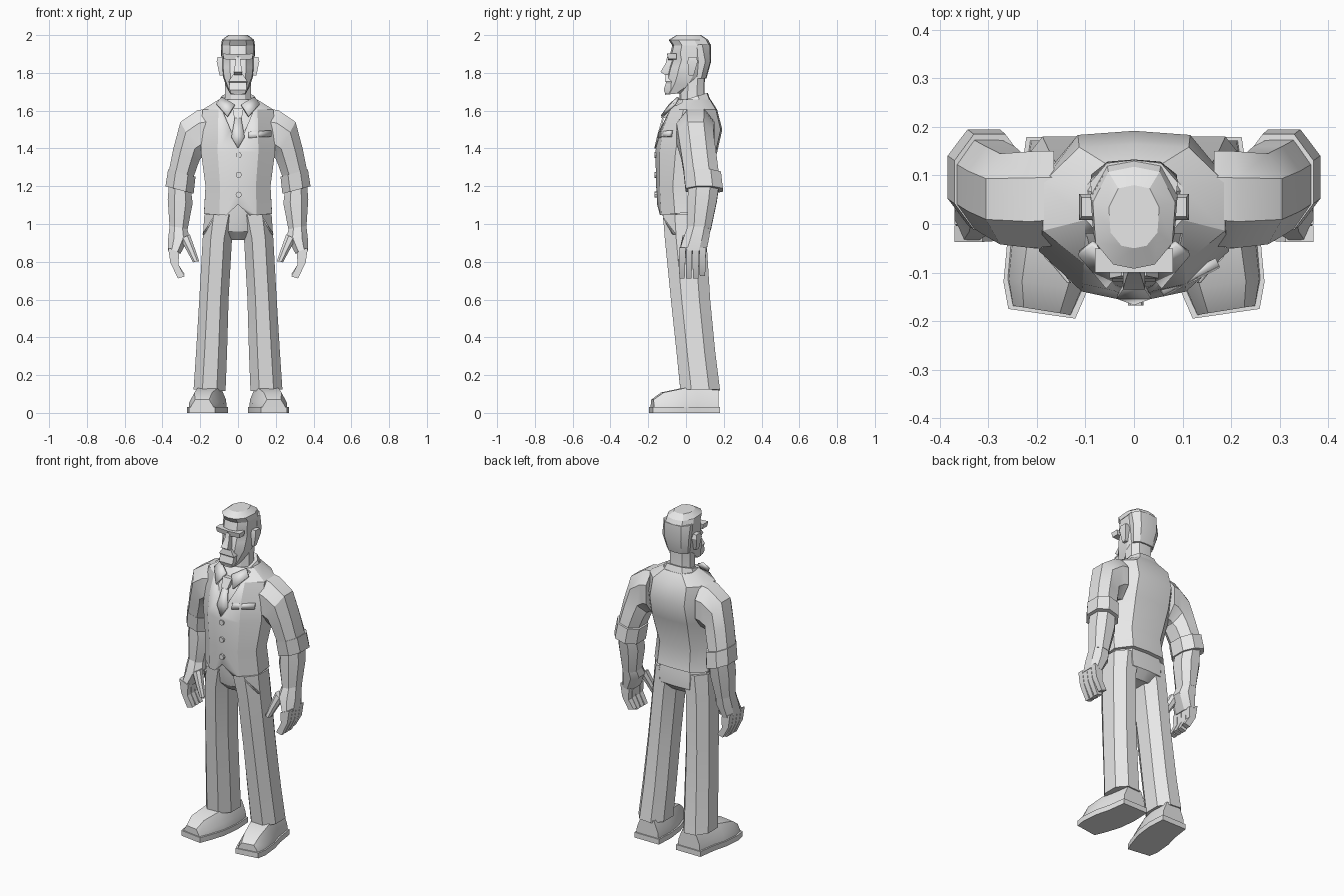
import bpy, bmesh, math

mat = bpy.data.materials.new("light grey")
mat.diffuse_color = (0.8, 0.8, 0.8, 1)

BODY = [(0, -1), (.55, -.86), (1, -.35), (1, .4), (.6, .95), (0, 1)]
HEAD = [(0, -1), (.5, -.92), (.93, -.5), (1, .3), (.62, .9), (0, 1)]
OCT = [(-.45, -1), (.45, -1), (1, -.45), (1, .45), (.45, 1), (-.45, 1), (-1, .45), (-1, -.45)]
BOX = [(-1, -1), (1, -1), (1, 1), (-1, 1)]


def build(name, verts, faces, mirror=False, thick=0):
    me = bpy.data.meshes.new(name)
    me.from_pydata(verts, [], faces)
    bm = bmesh.new()
    bm.from_mesh(me)
    bmesh.ops.recalc_face_normals(bm, faces=bm.faces)
    bm.to_mesh(me)
    bm.free()
    ob = bpy.data.objects.new(name, me)
    bpy.context.collection.objects.link(ob)
    me.materials.append(mat)
    if thick:
        m = ob.modifiers.new("thickness", 'SOLIDIFY')
        m.thickness, m.offset = thick, 0
    if mirror:
        ob.modifiers.new("mirror", 'MIRROR').use_mirror_merge = False
    return ob


def loft(name, rings, mirror=False):
    """Skin a list of equal point rings and cap both ends."""
    n = len(rings[0])
    faces = [tuple(range(n)), tuple(range((len(rings) - 1) * n, len(rings) * n))]
    for r in range(len(rings) - 1):
        for i in range(n):
            j = (i + 1) % n
            faces.append((r * n + i, r * n + j, r * n + n + j, r * n + n + i))
    return build(name, [p for r in rings for p in r], faces, mirror)


def body_ring(z, hw, yf, yb, tilt=0, half=BODY):
    """Symmetric level ring: half width, front y, back y."""
    sec = half + [(-u, v) for u, v in half[-2:0:-1]]
    c, h = (yf + yb) / 2, (yb - yf) / 2
    return [(u * hw, c + v * h, z + tilt * (c + v * h)) for u, v in sec]


def limb_ring(ox, oz, ix, iz, y0, y1, sec=OCT):
    """Slanted ring from an inner to an outer point in x and z."""
    return [((ox + ix) / 2 + u * (ox - ix) / 2, (y0 + y1) / 2 + v * (y1 - y0) / 2,
             (oz + iz) / 2 + u * (oz - iz) / 2) for u, v in sec]


def limb(name, rows, sec=OCT):
    return loft(name, [limb_ring(*r, sec=sec) for r in rows], True)


def plate(name, pts, thick=.009, mirror=False):
    return build(name, pts, [tuple(range(len(pts)))], mirror, thick)


def prism(name, xz, y0, y1):
    return loft(name, [[(x, y, z) for x, z in xz] for y in (y0, y1)])


# vest with neck opening and hem notch
torso = [(1.06, .18, -.15, .13, .1), (1.2, .172, -.158, .112), (1.38, .196, -.162, .165),
         (1.5, .193, -.147, .192), (1.605, .188, -.1, .165), (1.66, .1, -.05, .13)]
vest = loft("vest", [body_ring(*r) for r in torso])
for cname, xz, y1 in (("neck_cutter", [(-.115, 1.68), (.115, 1.68), (0, 1.405)], -.02),
                      ("hem_cutter", [(-.065, 1.0), (.065, 1.0), (.062, 1.045), (0, 1.105), (-.062, 1.045)], -.1)):
    cutter = prism(cname, xz, -.3, y1)
    cutter.hide_render = True
    cutter.display_type = 'WIRE'
    m = vest.modifiers.new(cname, 'BOOLEAN')
    m.operation, m.object, m.solver = 'DIFFERENCE', cutter, 'EXACT'

# shirt chest and collar
loft("shirt", [body_ring(z, w - .012, a + .012, b - .012) for z, w, a, b in torso[2:]])
loft("collar_band", [body_ring(1.615, .112, -.07, .135, .2), body_ring(1.66, .085, -.05, .115, .3)])
plate("collar_wing", [(.018, -.085, 1.63), (.086, -.04, 1.67), (.114, -.06, 1.635), (.056, -.128, 1.57)],
      .014, True)

# necktie
loft("tie_knot", [limb_ring(w, z, -w, z, y, y + .03, BOX)
                  for w, z, y in ((.03, 1.615, -.105), (.02, 1.56, -.133))])
plate("tie_blade", [(-.017, -.122, 1.56), (.017, -.122, 1.56), (.035, -.15, 1.46),
                    (0, -.163, 1.40), (-.035, -.15, 1.46)])

# chest pocket and buttons
plate("chest_pocket", [(.057, -.142, 1.455), (.172, -.083, 1.463), (.172, -.078, 1.495), (.057, -.138, 1.487)],
      .018)
for i, z in enumerate((1.365, 1.26, 1.155)):
    loft("vest_button_%d" % i, [[(.004 + .016 * math.cos(a * math.pi / 4), y, z + .016 * math.sin(a * math.pi / 4))
                                 for a in range(8)] for y in (-.14, -.168)])

# trousers
loft("hips", [body_ring(1.12, .155, -.13, .10), body_ring(1.03, .172, -.122, .115),
              body_ring(.96, .165, -.105, .115), body_ring(.915, .08, -.06, .07)])
limb("trouser_leg", [(.178, 1.05, .0, 1.05, -.122, .105), (.187, .92, .032, .92, -.112, .108),
                     (.205, .6, .05, .6, -.08, .128), (.222, .32, .058, .32, -.05, .155),
                     (.235, .125, .066, .115, -.03, .18)])
plate("trouser_pocket", [(.125, -.118, 1.03), (.135, -.118, 1.03), (.187, -.055, .945), (.18, -.068, .945)],
      .009, True)

# shoes: stations along the foot as y, centre x, half width, height
foot = [(.172, .14, .075, .13), (.06, .145, .086, .14), (-.02, .162, .09, .13),
        (-.125, .184, .078, .108), (-.178, .19, .062, .07)]


def shoe(name, sec, grow=0, flat=None):
    rings = []
    for y, cx, hw, h in foot:
        y += grow * (1 if y > 0 else -1)
        rings.append([(cx + u * (hw + grow), y + .16 * u * hw * (y < 0), v * (flat or h)) for u, v in sec])
    loft(name, rings, True)


shoe("shoe_upper", [(-1, .1), (1, .1), (.95, .5), (.6, 1), (-.6, 1), (-.95, .5)])
shoe("shoe_sole", [(-1, 0), (1, 0), (1, 1), (-1, 1)], .007, .032)

# sleeves, cuffs, forearms
limb("sleeve", [(.165, 1.61, .165, 1.36, -.045, .15), (.215, 1.602, .185, 1.355, -.05, .15),
                (.305, 1.54, .2, 1.345, -.042, .145), (.342, 1.4, .21, 1.32, -.025, .16),
                (.368, 1.27, .24, 1.235, -.008, .175)])
limb("rolled_cuff", [(.37, 1.29, .225, 1.25, -.012, .185), (.384, 1.2, .235, 1.16, -.002, .195)])
limb("forearm", [(.365, 1.22, .25, 1.19, .012, .175), (.372, 1.13, .24, 1.11, .008, .163),
                 (.362, .98, .268, .965, .008, .132)])

# hands
limb("palm", [(.362, .99, .268, .975, .008, .132), (.37, .92, .258, .93, -.015, .122),
              (.37, .86, .305, .842, -.035, .106)])
for i in range(4):
    a = -.037 + i * .036
    e = .012 if i == 3 else 0
    limb("finger_%d" % i, [(.37, .875, .312, .85, a, a + .034), (.358, .795, .315, .785, a, a + .033),
                           (.318, .712 + e, .282, .722 + e, a + .002, a + .03)], BOX)
limb("thumb", [(.305, .92, .255, .945, -.018, .04), (.272, .86, .23, .875, -.032, .012),
               (.238, .797, .206, .803, -.04, -.008)])

# neck and head
loft("neck", [body_ring(1.6, .08, -.045, .11), body_ring(1.67, .068, -.035, .098), body_ring(1.8, .068, -.03, .1)])
loft("head", [body_ring(*r, half=HEAD) for r in (
    (1.695, .042, -.112, -.02, .1), (1.735, .064, -.104, .07, -.1), (1.78, .08, -.1, .108), (1.83, .085, -.088, .12),
    (1.87, .085, -.074, .128), (1.9, .087, -.084, .13), (1.955, .087, -.07, .127))])

# hair with overhanging front
loft("hair", [body_ring(*r, half=HEAD) for r in (
    (1.945, .09, -.072, .132), (1.975, .085, -.092, .118), (2.0, .052, -.05, .08))])
loft("back_hair", [body_ring(*r, half=HEAD) for r in (
    (1.77, .07, .03, .108), (1.86, .088, .045, .133), (1.95, .09, .0, .132))])

# face parts
limb("brow", [(.076, 1.873, .004, 1.867, -.094, -.05), (.08, 1.902, .0, 1.898, -.1, -.05)], BOX)
limb("ear", [(.097, 1.785, .07, 1.785, .015, .04), (.113, 1.86, .07, 1.86, .008, .062),
             (.108, 1.885, .07, 1.885, .015, .055)], BOX)
loft("nose", [limb_ring(w, z, -w, z, y, -.06, BOX)
              for w, z, y in ((.012, 1.885, -.1), (.015, 1.85, -.108), (.023, 1.805, -.135), (.02, 1.79, -.112))])
loft("moustache", [limb_ring(w, z, -w, z, y, -.06, BOX)
                   for w, z, y in ((.026, 1.792, -.107), (.05, 1.755, -.112), (.046, 1.745, -.1))])
loft("chin_beard", [limb_ring(w, z, -w, z, y, -.06, BOX)
                    for w, z, y in ((.046, 1.748, -.106), (.044, 1.71, -.118), (.036, 1.688, -.11))])

# soft shading with sharp edges kept
bpy.ops.object.select_all(action='DESELECT')
for ob in bpy.data.objects:
    if ob.type == 'MESH':
        ob.select_set(True)
        bpy.context.view_layer.objects.active = ob
bpy.ops.object.shade_smooth_by_angle(angle=math.radians(28))
